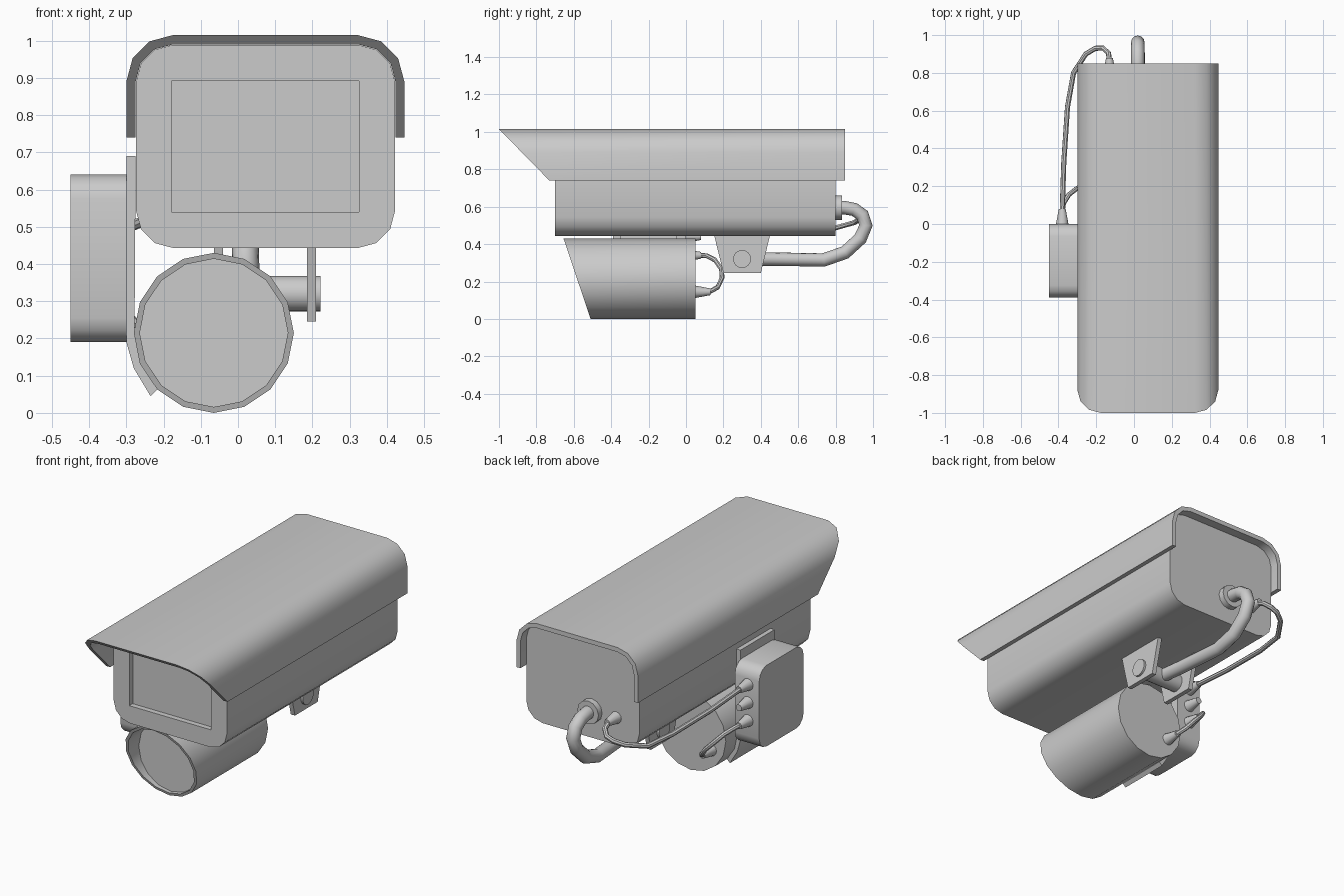
import bpy, bmesh, math
from mathutils import Vector

if "Cube" in bpy.data.objects:
    bpy.data.objects.remove(bpy.data.objects["Cube"])

GREY = (0.6, 0.6, 0.6, 1)
mat = bpy.data.materials.new("light grey metal")
mat.use_nodes = True
mat.diffuse_color = GREY
mat.node_tree.nodes["Principled BSDF"].inputs["Base Color"].default_value = GREY
parts = []


def finish(name, bm):
    bmesh.ops.recalc_face_normals(bm, faces=bm.faces)
    me = bpy.data.meshes.new(name)
    bm.to_mesh(me)
    bm.free()
    me.materials.append(mat)
    ob = bpy.data.objects.new(name, me)
    bpy.context.collection.objects.link(ob)
    parts.append(ob)
    return ob


def loft(name, rings):
    """Join equal rings of points and cap both ends."""
    bm = bmesh.new()
    loops = [[bm.verts.new(p) for p in ring] for ring in rings]
    n = len(loops[0])
    for a, b in zip(loops, loops[1:]):
        for i in range(n):
            j = (i + 1) % n
            bm.faces.new((a[i], a[j], b[j], b[i]))
    bm.faces.new(loops[0])
    bm.faces.new(loops[-1])
    return finish(name, bm)


def prism(name, profile, axis, start, end):
    """Extrude a profile along x (points are y, z) or y (points are x, z)."""
    def place(t):
        return [(t, u, v) if axis == "x" else (u, t, v) for u, v in profile]
    return loft(name, [place(start), place(end)])


def circle(r, cu, cv, n=16):
    return [(cu + r * math.cos(2 * math.pi * i / n), cv + r * math.sin(2 * math.pi * i / n))
            for i in range(n)]


def corner(cu, cv, r, first, steps=3):
    """Quarter arc running counter-clockwise from the angle first."""
    return [(cu + r * math.cos(math.radians(first + 90 * i / steps)),
             cv + r * math.sin(math.radians(first + 90 * i / steps))) for i in range(steps + 1)]


def rounded(u0, u1, v0, v1, r):
    return (corner(u1 - r, v1 - r, r, 0) + corner(u0 + r, v1 - r, r, 90)
            + corner(u0 + r, v0 + r, r, 180) + corner(u1 - r, v0 + r, r, 270))


def arch(u0, u1, v0, v1, r):
    return [(u1, v0)] + corner(u1 - r, v1 - r, r, 0) + corner(u0 + r, v1 - r, r, 90) + [(u0, v0)]


def gland(name, x, y, z, r0, r1, length):
    """Cable fitting pointing to the back."""
    return loft(name, [[(u, y, v) for u, v in circle(r0, x, z, 12)],
                       [(u, y + length, v) for u, v in circle(r1, x, z, 12)]])


def tube(name, points, radius, res):
    """Round cable through the points."""
    cu = bpy.data.curves.new(name, "CURVE")
    cu.dimensions = "3D"
    cu.bevel_depth = radius
    cu.bevel_resolution = res
    cu.use_fill_caps = True
    sp = cu.splines.new("POLY")
    sp.points.add(len(points) - 1)
    for p, co in zip(sp.points, points):
        p.co = (*co, 1)
    tmp = bpy.data.objects.new(name + "_path", cu)
    bpy.context.collection.objects.link(tmp)
    me = bpy.data.meshes.new_from_object(tmp.evaluated_get(bpy.context.evaluated_depsgraph_get()))
    bpy.data.objects.remove(tmp)
    bm = bmesh.new()
    bm.from_mesh(me)
    bpy.data.meshes.remove(me)
    for f in bm.faces:
        f.material_index = 0
    return finish(name, bm)


# Camera housing with recessed front window
body = prism("camera_housing", rounded(-0.274, 0.422, 0.443, 0.989, 0.1), "y", -0.70, 0.80)
cutter = prism("window_cutter", [(-0.178, 0.54), (0.325, 0.54), (0.325, 0.892), (-0.178, 0.892)],
               "y", -0.8, -0.67)
parts.remove(cutter)
cutter.hide_render = True
mod = body.modifiers.new("window", "BOOLEAN")
mod.operation = "DIFFERENCE"
mod.solver = "EXACT"
mod.object = cutter
bpy.context.view_layer.objects.active = body
bpy.ops.object.modifier_apply(modifier="window")
bpy.data.objects.remove(cutter)

# Sun hood, front edge raked back towards the bottom
outer = arch(-0.30, 0.447, 0.74, 1.015, 0.125)
inner = arch(-0.275, 0.423, 0.74, 0.99, 0.1)
hood = prism("sun_hood", outer + inner[::-1], "y", -1.0, 0.85)
for v in hood.data.vertices:
    if v.co.y < 0:
        v.co.y = -1.0 + (1.015 - v.co.z) * 0.98

# Lamp with slanted rim and recessed upright lens
CX, CZ = -0.065, 0.215


def slanted(r):
    return [(x, -0.655 + (0.43 - z) * 0.337, z) for x, z in circle(r, CX, CZ)]


loft("lamp", [[(x, 0.05, z) for x, z in circle(0.215, CX, CZ)], slanted(0.215), slanted(0.199),
              [(x, -0.495, z) for x, z in circle(0.199, CX, CZ)]])

# Side plate that cradles the lamp
prism("side_plate", [(-0.275, 0.69), (-0.30, 0.69), (-0.30, 0.19), (-0.28, 0.12), (-0.235, 0.045),
                     (-0.215, 0.065), (-0.263, 0.133), (-0.278, 0.215)], "y", -0.35, -0.05)

# Junction box with three cable glands
prism("junction_box", rounded(-0.39, 0.0, 0.19, 0.64, 0.065), "x", -0.45, -0.30)
for i, z in enumerate((0.54, 0.44, 0.34)):
    gland(f"box_gland_{i + 1}", -0.38, 0.0, z, 0.033, 0.018, 0.08)

# Mounting ears and pivot rod
for name, x in (("right_ear", -0.065), ("left_ear", 0.185)):
    prism(name, [(0.15, 0.45), (0.45, 0.45), (0.40, 0.245), (0.20, 0.245)], "x", x, x + 0.025)
prism("pivot_rod", circle(0.048, 0.30, 0.32), "x", -0.078, 0.222)

# Thick rear hose
gland("hose_gland", 0.02, 0.80, 0.595, 0.065, 0.065, 0.033)
tube("rear_hose", [(0.02, 0.80, 0.595), (0.02, 0.845, 0.595), (0.02, 0.90, 0.585),
                   (0.02, 0.943, 0.555), (0.02, 0.962, 0.50), (0.02, 0.932, 0.43),
                   (0.023, 0.85, 0.355), (0.032, 0.735, 0.315), (0.05, 0.45, 0.32),
                   (0.07, 0.30, 0.32)], 0.036, 4)

# Thin cable from the housing to the junction box
gland("housing_gland", -0.13, 0.80, 0.595, 0.033, 0.018, 0.08)
tube("housing_cable", [(-0.13, 0.86, 0.595), (-0.135, 0.905, 0.575), (-0.165, 0.932, 0.55),
                       (-0.205, 0.93, 0.535), (-0.255, 0.90, 0.515), (-0.32, 0.80, 0.487),
                       (-0.352, 0.62, 0.495), (-0.372, 0.32, 0.515), (-0.38, 0.06, 0.54)], 0.014, 2)

# Thin cable from the junction box to the lamp
gland("lamp_gland", -0.19, 0.05, 0.145, 0.033, 0.018, 0.08)
tube("lamp_cable", [(-0.38, 0.06, 0.34), (-0.373, 0.11, 0.338), (-0.345, 0.155, 0.315),
                    (-0.30, 0.19, 0.265), (-0.255, 0.193, 0.22), (-0.215, 0.17, 0.17),
                    (-0.195, 0.135, 0.15), (-0.19, 0.11, 0.145)], 0.013, 2)

# Smooth shading with sharp edges kept
bpy.ops.object.select_all(action="DESELECT")
for ob in parts:
    ob.select_set(True)
bpy.context.view_layer.objects.active = body
bpy.ops.object.shade_smooth_by_angle(angle=math.radians(40))
